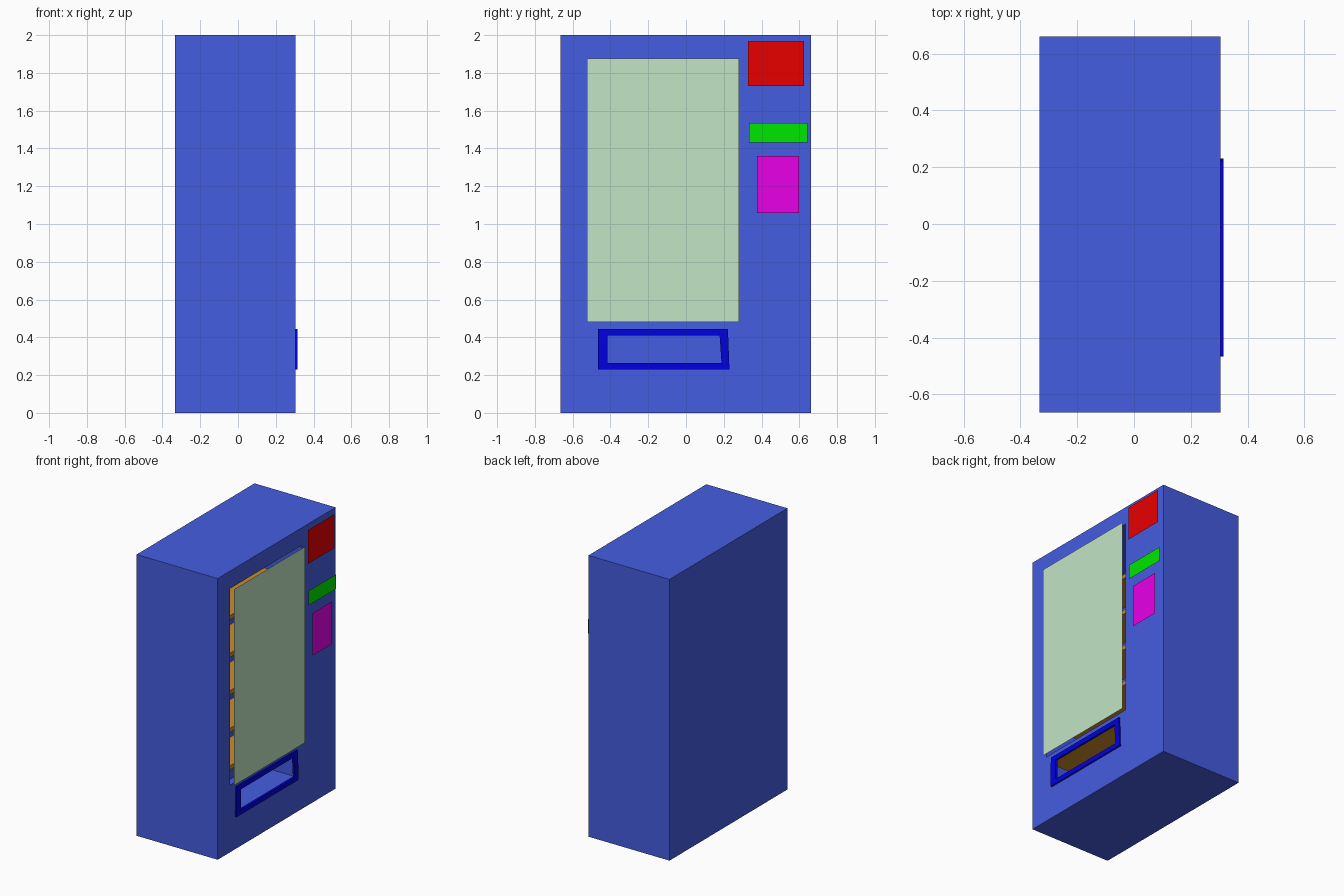
import bpy, bmesh

if "Cube" in bpy.data.objects:
    bpy.data.objects.remove(bpy.data.objects["Cube"])


def material(name, rgb):
    m = bpy.data.materials.new(name)
    m.diffuse_color = (*rgb, 1)
    m.use_nodes = True
    m.node_tree.nodes["Principled BSDF"].inputs["Base Color"].default_value = m.diffuse_color
    return m


def finish(bm, name, mat):
    bmesh.ops.remove_doubles(bm, verts=bm.verts, dist=1e-5)
    bmesh.ops.recalc_face_normals(bm, faces=bm.faces)
    me = bpy.data.meshes.new(name)
    bm.to_mesh(me)
    bm.free()
    me.materials.append(mat)
    ob = bpy.data.objects.new(name, me)
    bpy.context.collection.objects.link(ob)
    return ob


def quad(bm, pts):
    return bm.faces.new([bm.verts.new(p) for p in pts])


def box(name, lo, hi, mat):
    bm = bmesh.new()
    bmesh.ops.create_cube(bm, size=1)
    for v in bm.verts:
        v.co = [(a + b) / 2 + c * (b - a) for a, b, c in zip(lo, hi, v.co)]
    return finish(bm, name, mat)


def panel(name, x, y0, y1, z0, z1, mat):
    me = bpy.data.meshes.new(name)
    me.from_pydata([(x, y0, z0), (x, y1, z0), (x, y1, z1), (x, y0, z1)], [], [(0, 1, 2, 3)])
    me.materials.append(mat)
    bpy.context.collection.objects.link(bpy.data.objects.new(name, me))


blue = material("cabinet_blue", (0.06, 0.11, 0.75))
dark = material("frame_blue", (0.0, 0.0, 0.75))
orange = material("shelf_orange", (0.6, 0.27, 0.02))

# Hollow cabinet: a cube whose +x wall is replaced by a grid with two openings
X0, X1, Y0, Y1, H = -0.333, 0.305, -0.664, 0.661, 2.0
bm = bmesh.new()
bmesh.ops.create_cube(bm, size=1)
for v in bm.verts:
    v.co = (X1 if v.co.x > 0 else X0, Y1 if v.co.y > 0 else Y0, H if v.co.z > 0 else 0)
bm.normal_update()
bmesh.ops.delete(bm, geom=[f for f in bm.faces if f.normal.x > 0.5], context='FACES_ONLY')
ys = [Y0, -0.523, -0.43, 0.2, 0.28, Y1]
zs = [0, 0.25, 0.425, 0.48, 1.875, H]
for i in range(5):
    for j in range(5):
        window = j == 3 and 1 <= i <= 3
        slot = j == 1 and i == 2
        if not (window or slot):
            quad(bm, [(X1, ys[i], zs[j]), (X1, ys[i + 1], zs[j]),
                      (X1, ys[i + 1], zs[j + 1]), (X1, ys[i], zs[j + 1])])
finish(bm, "cabinet", blue)

# Slightly skewed frame around the pickup slot
outer = [(-0.467, 0.23), (0.23, 0.23), (0.222, 0.445), (-0.465, 0.445)]
inner = [(-0.416, 0.265), (0.188, 0.265), (0.178, 0.41), (-0.416, 0.41)]
bm = bmesh.new()
for i in range(4):
    k = (i + 1) % 4
    ring = [outer[i], outer[k], inner[k], inner[i]]
    quad(bm, [(0.316, y, z) for y, z in ring])
    quad(bm, [(0.300, y, z) for y, z in ring])
    for a, b in ((outer[i], outer[k]), (inner[i], inner[k])):
        quad(bm, [(0.300, *a), (0.300, *b), (0.316, *b), (0.316, *a)])
finish(bm, "pickup_frame", dark)

# Thin panels standing just off the cabinet face
panel("window", 0.333, -0.523, 0.28, 0.48, 1.875, material("window_green", (0.54, 0.78, 0.56)))
panel("display", 0.322, 0.328, 0.624, 1.73, 1.97, material("display_red", (0.8, 0, 0)))
panel("coin_panel", 0.322, 0.333, 0.642, 1.432, 1.535, material("coin_green", (0, 0.8, 0)))
panel("keypad", 0.322, 0.375, 0.598, 1.058, 1.36, material("keypad_magenta", (0.8, 0, 0.8)))

# Shelves behind the window
for n in range(5):
    z = 0.50 + 0.267 * n
    box(f"shelf_{n + 1}", (-0.05, -0.60, z), (0.20, 0.35, z + 0.03), orange)
